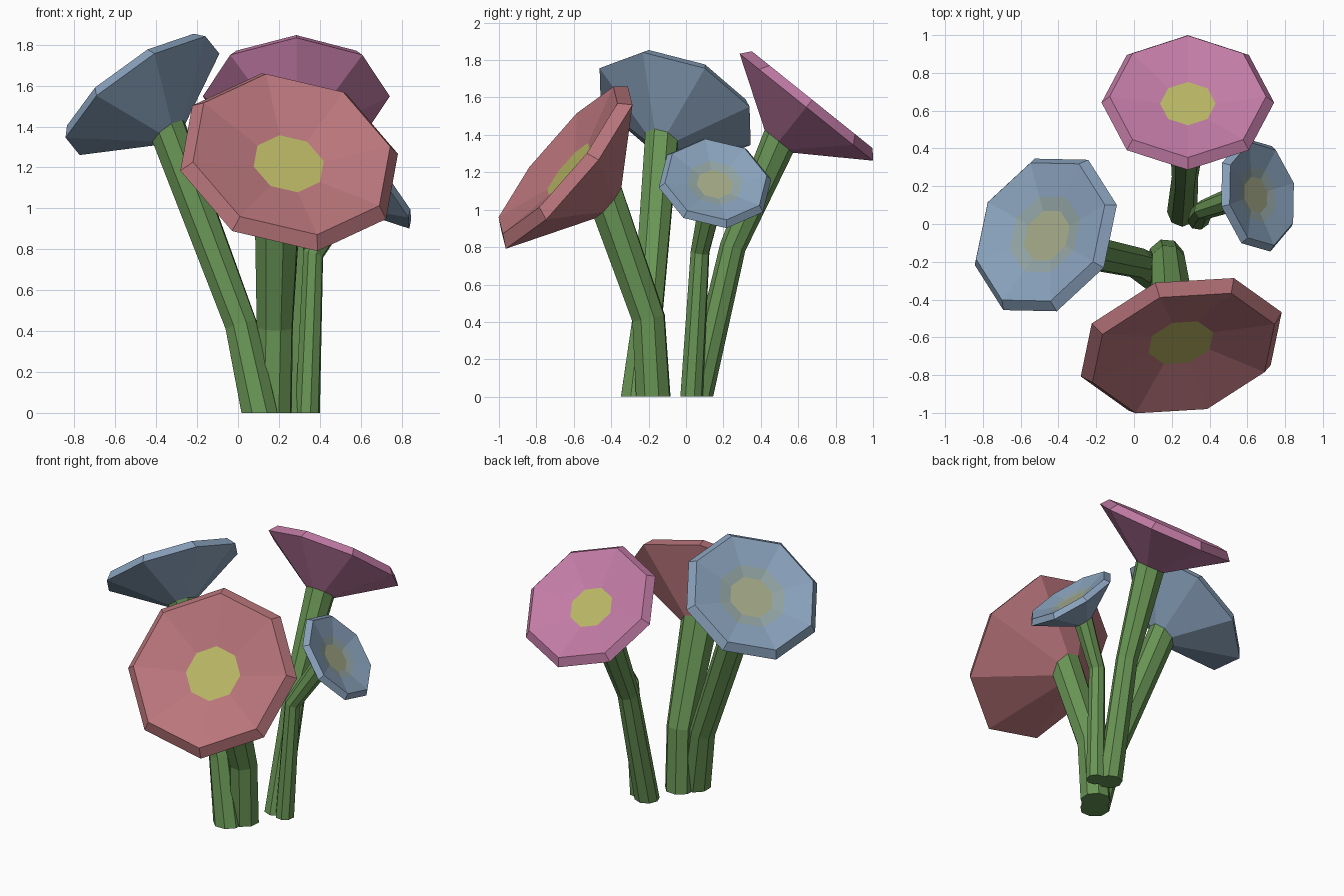
import bpy, bmesh, math
from mathutils import Vector

if "Cube" in bpy.data.objects:
    bpy.data.objects.remove(bpy.data.objects["Cube"])

SIDES = 8


def material(name, rgb):
    m = bpy.data.materials.new(name)
    m.diffuse_color = (*rgb, 1)
    m.use_nodes = True
    m.node_tree.nodes["Principled BSDF"].inputs["Base Color"].default_value = m.diffuse_color
    return m


GREEN = material("stem_green", (0.14, 0.30, 0.09))
YELLOW = material("centre_yellow", (0.48, 0.46, 0.13))
DULL = material("centre_dull_yellow", (0.36, 0.39, 0.24))
HAZE = material("petal_blue_yellow", (0.28, 0.36, 0.36))
BLUE = material("petal_blue", (0.25, 0.36, 0.50))
PINK = material("petal_pink", (0.54, 0.20, 0.38))
RED = material("petal_red", (0.49, 0.18, 0.20))


def loft(name, rings, mats, cap_start=False, cap_end=False):
    """Skin octagonal rings (centre, axis, first corner direction, radius);
    mats gives one material per band."""
    bm = bmesh.new()
    loops = []
    for centre, axis, ref, radius in rings:
        n = axis.normalized()
        u = (ref - ref.dot(n) * n).normalized()
        v = n.cross(u)
        loops.append([bm.verts.new(centre + radius * (
            math.cos(math.tau * i / SIDES) * u + math.sin(math.tau * i / SIDES) * v))
            for i in range(SIDES)])
    slots = list(dict.fromkeys(mats))
    for lo, hi, mat in zip(loops, loops[1:], mats):
        for i in range(SIDES):
            j = (i + 1) % SIDES
            f = bm.faces.new((lo[i], lo[j], hi[j], hi[i]))
            f.material_index = slots.index(mat)
    if cap_start:
        bm.faces.new(loops[0][::-1]).material_index = slots.index(mats[0])
    if cap_end:
        f = bm.faces.new(loops[-1])
        f.material_index = slots.index(mats[-1])
    mesh = bpy.data.meshes.new(name)
    bm.to_mesh(mesh)
    bm.free()
    for m in slots:
        mesh.materials.append(m)
    ob = bpy.data.objects.new(name, mesh)
    bpy.context.collection.objects.link(ob)


def flower(name, centre, axis, corner, radius, base, mid, r_base, r_mid, petal, haze, eye):
    c, n, ref = Vector(centre), Vector(axis).normalized(), Vector(corner)
    base, mid = Vector(base), Vector(mid)

    def ring(height, r):
        return (c + n * height * radius, n, ref, r * radius)

    # Flared cup, bevelled rim and shallow dish
    loft(name + "_petals",
         [ring(-0.512, 0.214), ring(0, 1), ring(0.112, 0.906),
          ring(0.019, 0.495), ring(-0.02, 0.322)],
         [petal, petal, petal, haze])
    # Flat centre with a tiny edge
    loft(name + "_centre", [ring(-0.03, 0.322), ring(-0.02, 0.322)], [eye], True, True)
    # Bent stem
    top = c - n * 0.512 * radius
    bend = (mid - base).normalized() + (top - mid).normalized()
    loft(name + "_stem",
         [(base, Vector((0, 0, 1)), ref, r_base), (mid, bend, ref, r_mid),
          (top, n, ref, 0.214 * radius)],
         [GREEN, GREEN], True, True)


flower("back_flower", (0.285, 0.643, 1.548), (0, 0.626, 0.78), (1, 0, 0), 0.457,
       (0.255, 0.065, 0), (0.27, 0.25, 0.80), 0.08, 0.07, PINK, PINK, YELLOW)
flower("front_flower", (0.25, -0.637, 1.225), (0.192, -0.754, 0.628),
       (1.065, 0.34, 0.083), 0.56,
       (0.17, -0.175, 0), (0.18, -0.20, 0.42), 0.097, 0.093, RED, RED, YELLOW)
flower("left_flower", (-0.467, -0.058, 1.551), (-0.553, 0.313, 0.772),
       (0.751, 0.317, 0.41), 0.457,
       (0.105, -0.26, 0), (0.015, -0.205, 0.43), 0.095, 0.083, BLUE, HAZE, DULL)
flower("small_right_flower", (0.65, 0.155, 1.14), (0.762, 0.136, 0.634),
       (0.143, -0.598, -0.043), 0.31,
       (0.34, 0.03, 0), (0.368, 0.075, 0.775), 0.062, 0.052, BLUE, HAZE, DULL)
